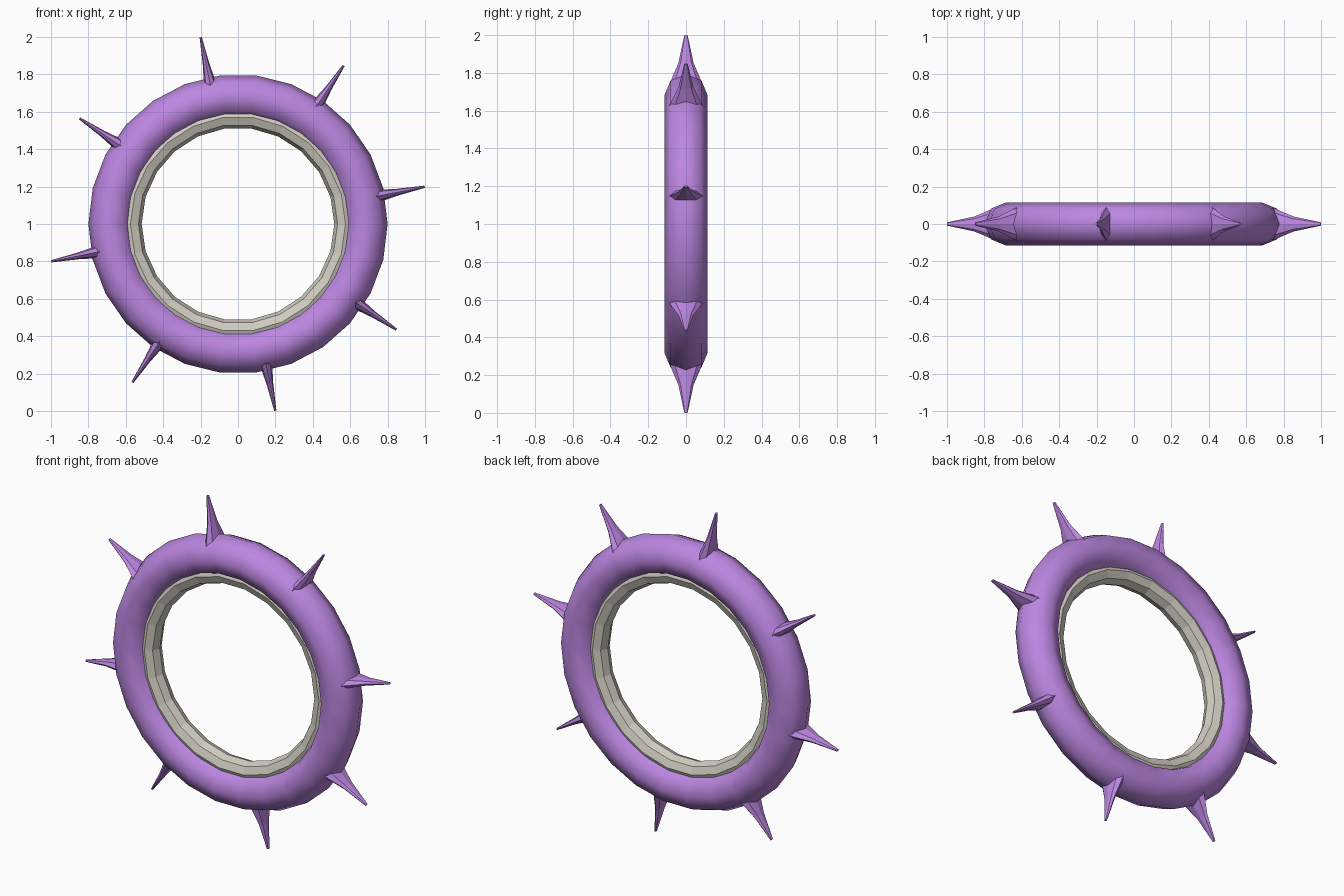
import bpy, bmesh
from math import sin, cos, pi, radians
from mathutils import Matrix, Vector

cube = bpy.data.objects.get("Cube")
if cube:
    bpy.data.objects.remove(cube, do_unlink=True)


def material(name, color):
    m = bpy.data.materials.new(name)
    m.use_nodes = True
    m.diffuse_color = (*color, 1)
    m.node_tree.nodes["Principled BSDF"].inputs["Base Color"].default_value = (*color, 1)
    return m


purple = material("purple", (0.50, 0.24, 0.75))
ivory = material("warm_grey", (0.63, 0.60, 0.53))
CENTRE = Vector((0, 0, 1))


def ring(name, radius, tube, sides, mat, smooth):
    # Upright torus with an eight-sided section, axis along y
    bpy.ops.mesh.primitive_torus_add(
        major_radius=radius, minor_radius=tube, major_segments=sides,
        minor_segments=8, location=CENTRE, rotation=(pi / 2, 0, 0))
    ob = bpy.context.object
    ob.name = name
    ob.data.materials.append(mat)
    if smooth:
        bpy.ops.object.shade_smooth()
    else:
        bpy.ops.object.shade_flat()


def spike(name, angle):
    # Flattened, slightly concave cone: (distance from hub, half depth, half width)
    levels = [(0.755, 0.088, 0.035), (0.87, 0.04, 0.018), (1.018, 0.009, 0.006)]
    turn = Matrix.Rotation(-angle, 4, 'Y')
    bm = bmesh.new()
    loops = []
    for r, depth, width in levels:
        loops.append([bm.verts.new(turn @ Vector((r, depth * cos(a), width * sin(a))))
                      for a in (2 * pi * i / 8 for i in range(8))])
    for low, high in zip(loops, loops[1:]):
        for i in range(8):
            j = (i + 1) % 8
            bm.faces.new((low[i], low[j], high[j], high[i]))
    bm.faces.new(loops[0])
    bm.faces.new(loops[-1])
    bmesh.ops.recalc_face_normals(bm, faces=bm.faces)
    mesh = bpy.data.meshes.new(name)
    bm.to_mesh(mesh)
    bm.free()
    mesh.materials.append(purple)
    ob = bpy.data.objects.new(name, mesh)
    ob.location = CENTRE
    bpy.context.collection.objects.link(ob)


# Tube and inner rim
ring("outer_tube", 0.685, 0.115, 26, purple, True)
ring("inner_rim", 0.575, 0.06, 22, ivory, False)

# Spikes around the tube
for k in range(8):
    spike(f"spike_{k + 1}", radians(11.3 + 45 * k))
